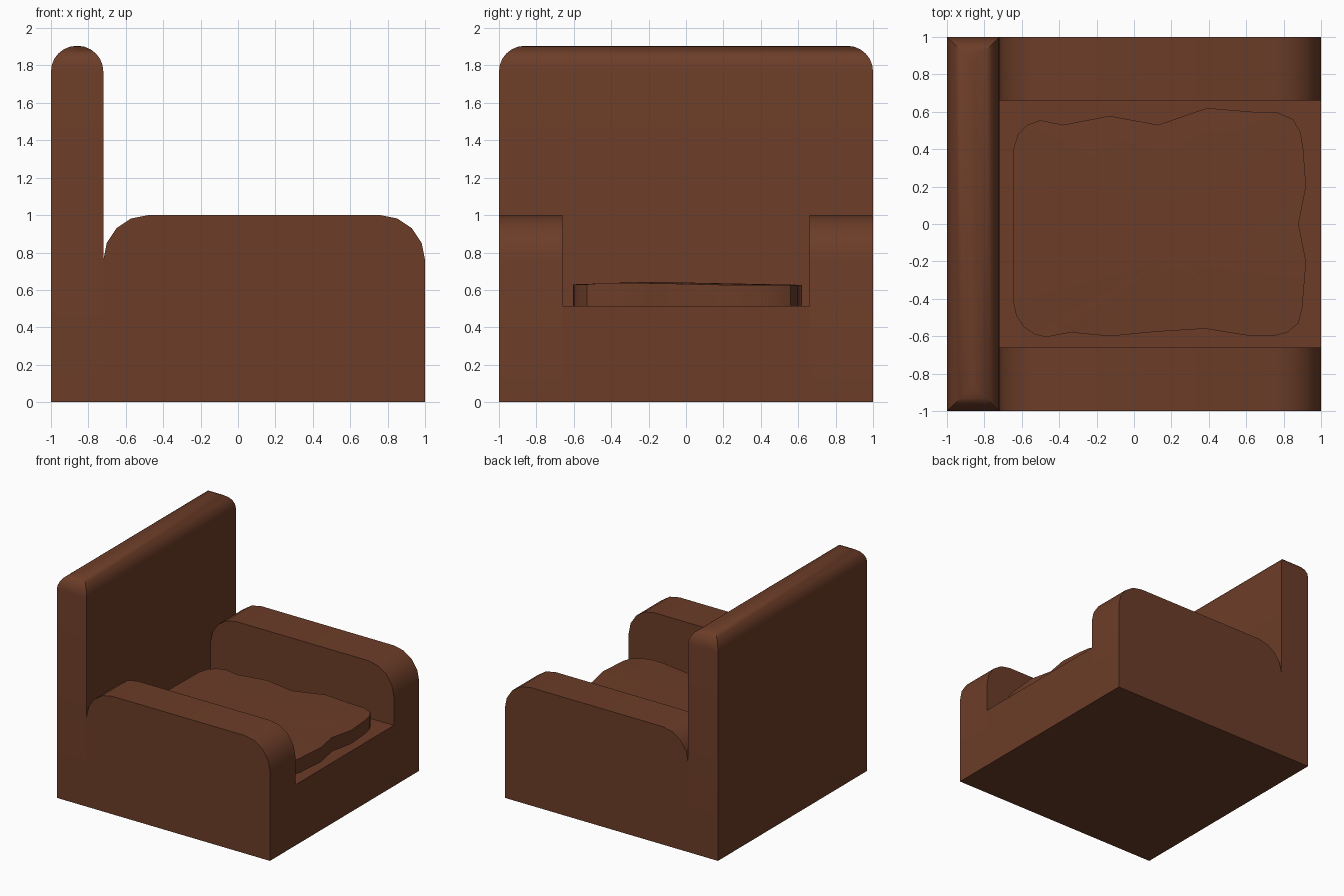
import bpy, bmesh, math

if "Cube" in bpy.data.objects:
    bpy.data.objects.remove(bpy.data.objects["Cube"])

leather = bpy.data.materials.new("brown_leather")
leather.diffuse_color = (0.15, 0.046, 0.021, 1)
leather.use_nodes = True
leather.node_tree.nodes["Principled BSDF"].inputs["Base Color"].default_value = leather.diffuse_color


def finish(name, bm, angle=35):
    bmesh.ops.recalc_face_normals(bm, faces=bm.faces)
    mesh = bpy.data.meshes.new(name)
    bm.to_mesh(mesh)
    bm.free()
    mesh.materials.append(leather)
    obj = bpy.data.objects.new(name, mesh)
    bpy.context.collection.objects.link(obj)
    bpy.ops.object.select_all(action='DESELECT')
    obj.select_set(True)
    bpy.context.view_layer.objects.active = obj
    bpy.ops.object.shade_smooth_by_angle(angle=math.radians(angle))
    return obj


def box(x0, x1, y0, y1, z0, z1):
    bm = bmesh.new()
    bmesh.ops.create_cube(bm, size=1)
    for v in bm.verts:
        v.co.x = x1 if v.co.x > 0 else x0
        v.co.y = y1 if v.co.y > 0 else y0
        v.co.z = z1 if v.co.z > 0 else z0
    return bm


def extrude(bm, verts, vec):
    face = bm.faces.new(verts)
    geo = bmesh.ops.extrude_face_region(bm, geom=[face])["geom"]
    top = [g for g in geo if isinstance(g, bmesh.types.BMVert)]
    bmesh.ops.translate(bm, verts=top, vec=vec)
    return [g for g in geo if isinstance(g, bmesh.types.BMFace)][0]


BACK, ARM, SEAT, TOP = -0.72, 0.66, 0.515, 1.905

# Backrest: slab with its four top edges rounded over
bm = box(-1, BACK, -1, 1, 0, TOP)
edges = [e for e in bm.edges if all(v.co.z > 1 for v in e.verts)]
bmesh.ops.bevel(bm, geom=edges, offset=0.137, segments=6, profile=0.5, affect='EDGES')
finish("backrest", bm)

# Seat base between the arms
finish("seat_base", box(BACK, 1, -ARM, ARM, 0, SEAT))

# Armrests: rounded side profile extruded across the width
R = 0.24
profile = [(BACK, 0), (1, 0)]
for cx, start in ((1 - R, 0), (BACK + R, 90)):
    for i in range(5):
        a = math.radians(start + 22.5 * i)
        profile.append((cx + R * math.cos(a), 1 - R + R * math.sin(a)))
for side, name in ((-1, "front_armrest"), (1, "rear_armrest")):
    bm = bmesh.new()
    verts = [bm.verts.new((x, side * ARM, z)) for x, z in profile]
    extrude(bm, verts, (0, side * (1 - ARM), 0))
    finish(name, bm)

# Seat cushion: soft wavy outline with a slightly domed top
outline = [(-0.645, -0.42), (-0.63, -0.49), (-0.59, -0.55), (-0.53, -0.59), (-0.47, -0.605),
           (-0.34, -0.58), (-0.13, -0.6), (0.13, -0.575), (0.38, -0.56), (0.63, -0.6),
           (0.74, -0.6), (0.82, -0.58), (0.88, -0.53), (0.9, -0.45), (0.92, -0.2),
           (0.88, 0), (0.92, 0.2), (0.905, 0.4), (0.89, 0.49), (0.85, 0.56),
           (0.77, 0.595), (0.63, 0.6), (0.39, 0.62), (0.13, 0.53), (-0.13, 0.578),
           (-0.38, 0.53), (-0.5, 0.555), (-0.57, 0.53), (-0.62, 0.48), (-0.645, 0.4)]
bm = bmesh.new()
top = extrude(bm, [bm.verts.new((x, y, SEAT)) for x, y in outline], (0, 0, 0.112))
for v in top.verts:
    if v.co.y < 0.1:
        v.co.z += 0.005 + 0.004 * math.sin(v.co.y * 25)
centre = bmesh.ops.poke(bm, faces=[top])["verts"][0]
centre.co = (0.2, -0.18, 0.643)
finish("seat_cushion", bm)
